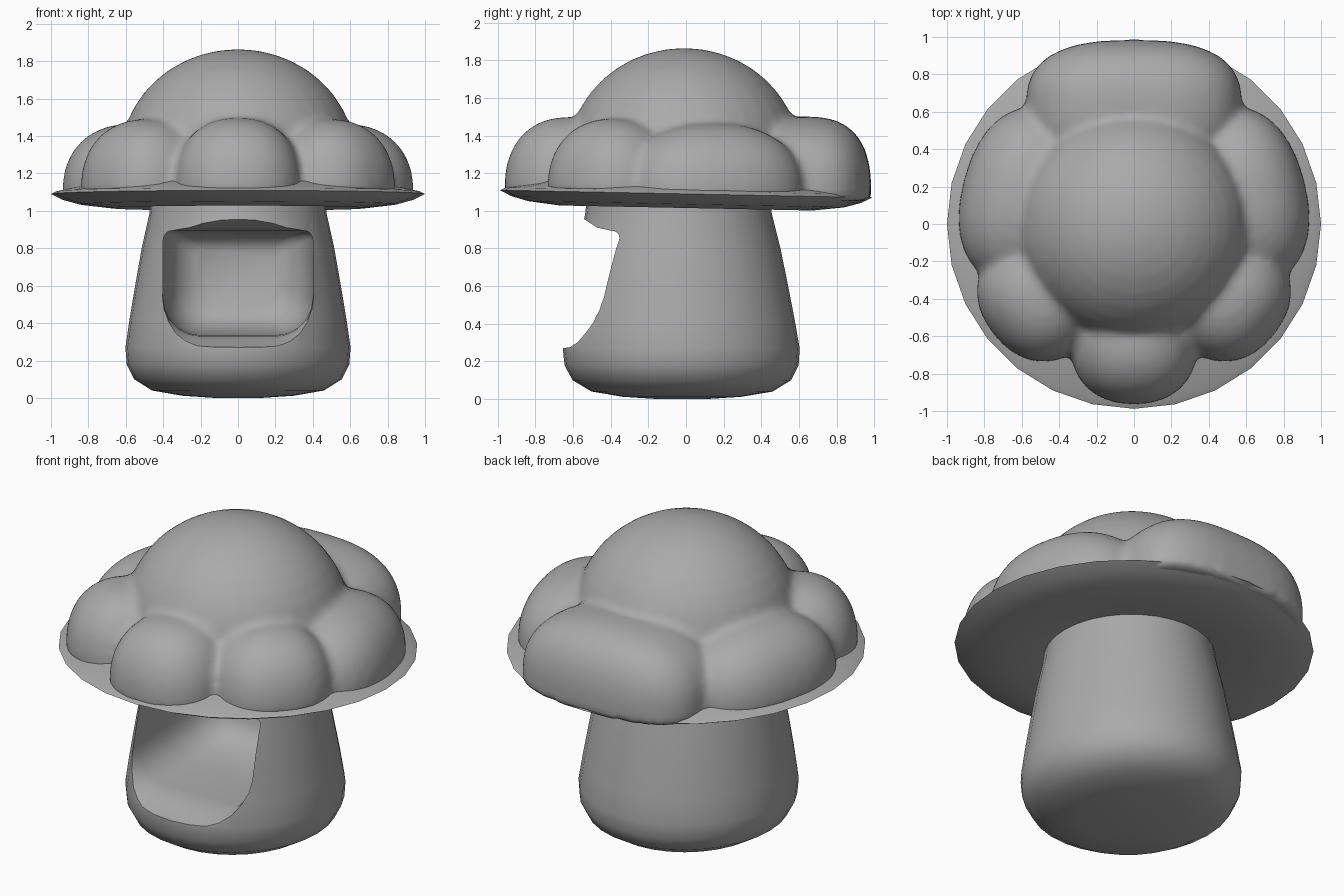
import bpy, bmesh, math
from mathutils import Vector, Matrix

old = bpy.data.objects.get("Cube")
if old:
    bpy.data.objects.remove(old)

GREY = (0.4, 0.4, 0.4, 1)
grey = bpy.data.materials.new("plain grey")
grey.use_nodes = True
grey.diffuse_color = GREY
grey.node_tree.nodes["Principled BSDF"].inputs["Base Color"].default_value = GREY


def make(name, bm):
    bmesh.ops.recalc_face_normals(bm, faces=bm.faces)
    mesh = bpy.data.meshes.new(name)
    bm.to_mesh(mesh)
    bm.free()
    mesh.materials.append(grey)
    ob = bpy.data.objects.new(name, mesh)
    bpy.context.collection.objects.link(ob)
    return ob


def loft(rings):
    """Skin closed rings of points and cap both ends."""
    bm = bmesh.new()
    loops = [[bm.verts.new(p) for p in ring] for ring in rings]
    n = len(loops[0])
    for a, b in zip(loops, loops[1:]):
        for i in range(n):
            j = (i + 1) % n
            bm.faces.new((a[i], a[j], b[j], b[i]))
    bm.faces.new(loops[0])
    bm.faces.new(loops[-1])
    return bm


def circle(r, z, n, stretch=1, shift=0, tilt=0):
    pts = []
    for i in range(n):
        a = 2 * math.pi * i / n
        y = r * math.sin(a) * stretch
        pts.append((r * math.cos(a), y + shift, z - tilt * y))
    return pts


def finish(ob, angle):
    """Apply modifiers, then shade smooth with sharp creases kept."""
    bpy.ops.object.select_all(action='DESELECT')
    ob.select_set(True)
    bpy.context.view_layer.objects.active = ob
    for m in list(ob.modifiers):
        bpy.ops.object.modifier_apply(modifier=m.name)
    bpy.ops.object.shade_smooth_by_angle(angle=math.radians(angle))


# Stem: a squat, tapering trunk with a rounded foot
stem_profile = [(0.12, 0), (0.3, 0.012), (0.46, 0.04), (0.555, 0.1), (0.595, 0.18),
                (0.602, 0.27), (0.58, 0.42), (0.55, 0.6), (0.515, 0.8),
                (0.475, 0.98), (0.46, 1.1)]
stem = make("stem", loft([circle(r, z, 32, 1.045, -0.02 - 0.02 * z)
                          for r, z in stem_profile]))


# Doorway: arched hollow, flared at the mouth and rounded at the back
def door_ring(y, half, low, high):
    corner = half * 0.5
    pts = []
    for cx, cz, rad, start in ((1, high, 0.05, 0), (-1, high, 0.05, 90),
                               (-1, low, corner, 180), (1, low, corner, 270)):
        for k in range(6):
            a = math.radians(start + 18 * k)
            inward = 1 if cz == low else -1
            pts.append((cx * (half - rad) + rad * math.cos(a), y,
                        cz + inward * rad + rad * math.sin(a)))
    return pts


door_steps = [(-0.9, 0.44, 0.24, 1.0), (-0.62, 0.43, 0.275, 0.98), (-0.54, 0.42, 0.305, 0.955),
              (-0.47, 0.405, 0.33, 0.91), (-0.4, 0.4, 0.335, 0.895), (-0.1, 0.4, 0.34, 0.895),
              (0.1, 0.37, 0.36, 0.89), (0.22, 0.31, 0.41, 0.86), (0.27, 0.22, 0.48, 0.8)]
cutter = make("doorway_cutter", loft([door_ring(*s) for s in door_steps]))
cutter.hide_render = True
cut = stem.modifiers.new("doorway", 'BOOLEAN')
cut.operation = 'DIFFERENCE'
cut.solver = 'EXACT'
cut.object = cutter
finish(stem, 40)
bpy.data.objects.remove(cutter)

# Brim: thin, slightly tilted plate under the cap
brim_profile = [(0.3, 1.06), (0.48, 1.045), (0.68, 1.015), (0.85, 1.035), (0.94, 1.06),
                (1.0, 1.09), (0.97, 1.105), (0.85, 1.13), (0.6, 1.22), (0.2, 1.25)]
brim = make("brim", loft([circle(r, z, 28, 0.988, 0, 0.02) for r, z in brim_profile]))
finish(brim, 50)

# Cap: central dome and six puffy lobes blended into one surface
bm = bmesh.new()


def puff(centre, size, turn=0, box=1.0):
    new = bmesh.ops.create_uvsphere(bm, u_segments=32, v_segments=20, radius=1)["verts"]
    place = Matrix.Translation(centre) @ Matrix.Rotation(turn, 4, 'Z')
    for v in new:
        p = [math.copysign(abs(c) ** box, c) * s for c, s in zip(v.co, size)]
        p[2] = max(p[2], -0.03)
        v.co = place @ Vector(p)


def lobe(angle, dist, width, depth, height, box=0.88):
    a = math.radians(angle)
    y = dist * math.sin(a)
    puff((dist * math.cos(a), y, 1.1 - 0.03 * y), (depth, width, height), a, box)


puff((0, -0.01, 1.28), (0.63, 0.62, 0.585))
puff((0, 0, 1.12), (0.78, 0.78, 0.26))
lobe(-90, 0.62, 0.345, 0.345, 0.38)
lobe(90, 0.63, 0.58, 0.355, 0.42, 0.75)
for side in (-1, 1):
    lobe(-90 + side * 52, 0.61, 0.35, 0.345, 0.38)
    lobe(90 - side * 76, 0.58, 0.49, 0.36, 0.37)
cap = make("cap", bm)
blend = cap.modifiers.new("blend", 'REMESH')
blend.mode = 'VOXEL'
blend.voxel_size = 0.025
soft = cap.modifiers.new("soften", 'SMOOTH')
soft.factor = 0.5
soft.iterations = 6
finish(cap, 60)
